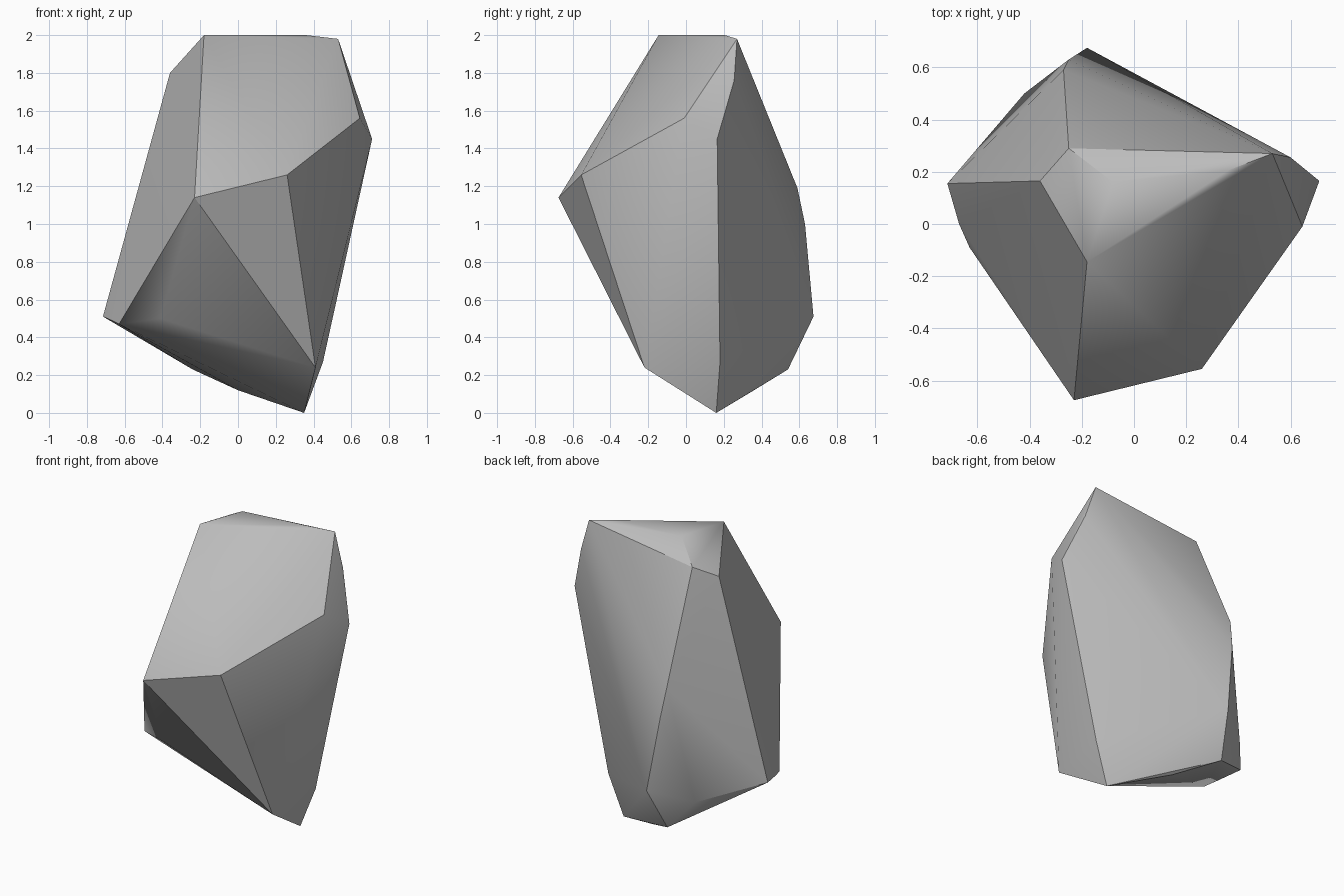
import bpy, bmesh
from math import radians

old = bpy.data.objects.get("Cube")
if old:
    bpy.data.objects.remove(old, do_unlink=True)

# Stone colour
stone = bpy.data.materials.new("stone_grey")
stone.use_nodes = True
colour = (0.5, 0.5, 0.5, 1)
stone.diffuse_color = colour
stone.node_tree.nodes["Principled BSDF"].inputs["Base Color"].default_value = colour

# Corners of the boulder, by height band
crown = [(-.18, -.145, 2), (.36, .205, 2), (-.08, .16, 1.995), (.53, .27, 1.98),
         (-.25, .29, 1.88), (-.36, .165, 1.8)]
shoulder = [(.6, .255, 1.76), (.645, -.01, 1.56), (.71, .165, 1.45),
            (.26, -.555, 1.26), (-.23, -.675, 1.14)]
back_ridge = [(-.27, .59, 1.19), (-.25, .63, 1), (-.18, .675, .51)]
lower_rim = [(-.715, .155, .51), (-.67, 0, .49), (-.63, -.09, .47),
             (-.41, -.2, .5), (-.42, .5, .43)]
foot = [(.45, .18, .27), (.41, -.22, .24), (-.24, .54, .23), (0, .36, .12), (.35, .16, 0)]

# Wrap the corners in a convex skin
bm = bmesh.new()
for corner in crown + shoulder + back_ridge + lower_rim + foot:
    bm.verts.new(corner)
hull = bmesh.ops.convex_hull(bm, input=bm.verts)
spare = {g for g in hull["geom_interior"] + hull["geom_unused"]
         if isinstance(g, bmesh.types.BMVert)}
bmesh.ops.delete(bm, geom=list(spare), context="VERTS")
bmesh.ops.recalc_face_normals(bm, faces=bm.faces)
mesh = bpy.data.meshes.new("boulder")
bm.to_mesh(mesh)
bm.free()
mesh.materials.append(stone)

# Soft shading over shallow facets, crisp main edges
boulder = bpy.data.objects.new("boulder", mesh)
bpy.context.collection.objects.link(boulder)
bpy.context.view_layer.objects.active = boulder
boulder.select_set(True)
bpy.ops.object.shade_smooth_by_angle(angle=radians(30))
